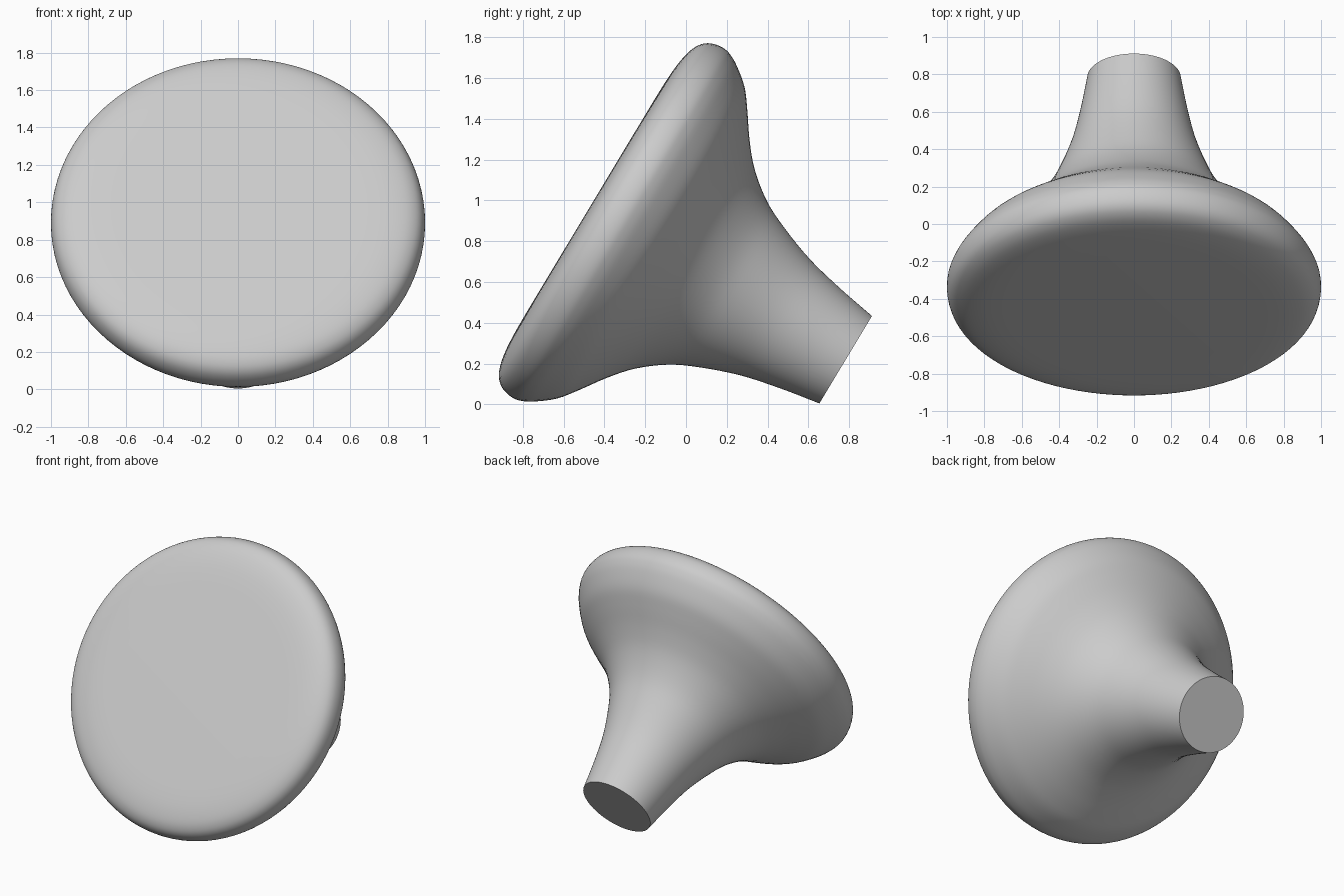
import bpy, bmesh, math
from mathutils import Vector

if "Cube" in bpy.data.objects:
    bpy.data.objects.remove(bpy.data.objects["Cube"], do_unlink=True)


def smooth_path(points, steps=4):
    """Catmull-Rom curve through the given profile points."""
    p = [Vector((r, 0, s)) for r, s in points]
    p = [2 * p[0] - p[1]] + p + [2 * p[-1] - p[-2]]
    path = []
    for a, b, c, d in zip(p, p[1:], p[2:], p[3:]):
        for i in range(steps):
            t = i / steps
            path.append(b + (c - a) * t / 2 + (2 * a - 5 * b + 4 * c - d) * t * t / 2
                        + (3 * b - a - 3 * c + d) * t ** 3 / 2)
    return path + [p[-2]]


def turned_object(name, path, segments, material):
    """Revolve a profile around local z, closing both ends on the axis."""
    bm = bmesh.new()
    points = [Vector((0, 0, path[0].z))] + path + [Vector((0, 0, path[-1].z))]
    verts = [bm.verts.new(p) for p in points]
    edges = [bm.edges.new(pair) for pair in zip(verts, verts[1:])]
    bmesh.ops.spin(bm, geom=verts + edges, axis=(0, 0, 1), cent=(0, 0, 0),
                   angle=math.tau, steps=segments)
    bmesh.ops.remove_doubles(bm, verts=bm.verts, dist=0.0005)
    bmesh.ops.recalc_face_normals(bm, faces=bm.faces)
    mesh = bpy.data.meshes.new(name)
    bm.to_mesh(mesh)
    bm.free()
    mesh.materials.append(material)
    obj = bpy.data.objects.new(name, mesh)
    bpy.context.collection.objects.link(obj)
    return obj


grey = bpy.data.materials.new("light_grey")
grey.use_nodes = True
colour = (0.6, 0.6, 0.6, 1)
grey.diffuse_color = colour
grey.node_tree.nodes["Principled BSDF"].inputs["Base Color"].default_value = colour

# Profile (radius, distance behind the face): flat face, round rim, flared stem
profile = [(0.6, 0), (0.72, 0.002), (0.82, 0.009), (0.9, 0.025), (0.95, 0.049),
           (0.98, 0.08), (0.996, 0.12), (1, 0.165), (0.99, 0.205), (0.96, 0.26),
           (0.89, 0.347), (0.8, 0.417), (0.68, 0.502), (0.57, 0.597),
           (0.47, 0.725), (0.403, 0.86), (0.332, 1.055), (0.285, 1.26), (0.25, 1.46)]
knob = turned_object("flared_knob", smooth_path(profile), 96, grey)

# Tilt so that it rests on the rim and the end of the stem
knob.location = (0, -0.469, 0.971)
knob.rotation_euler.x = math.radians(-121)

bpy.ops.object.select_all(action="DESELECT")
knob.select_set(True)
bpy.context.view_layer.objects.active = knob
bpy.ops.object.shade_smooth_by_angle(angle=math.radians(40))
